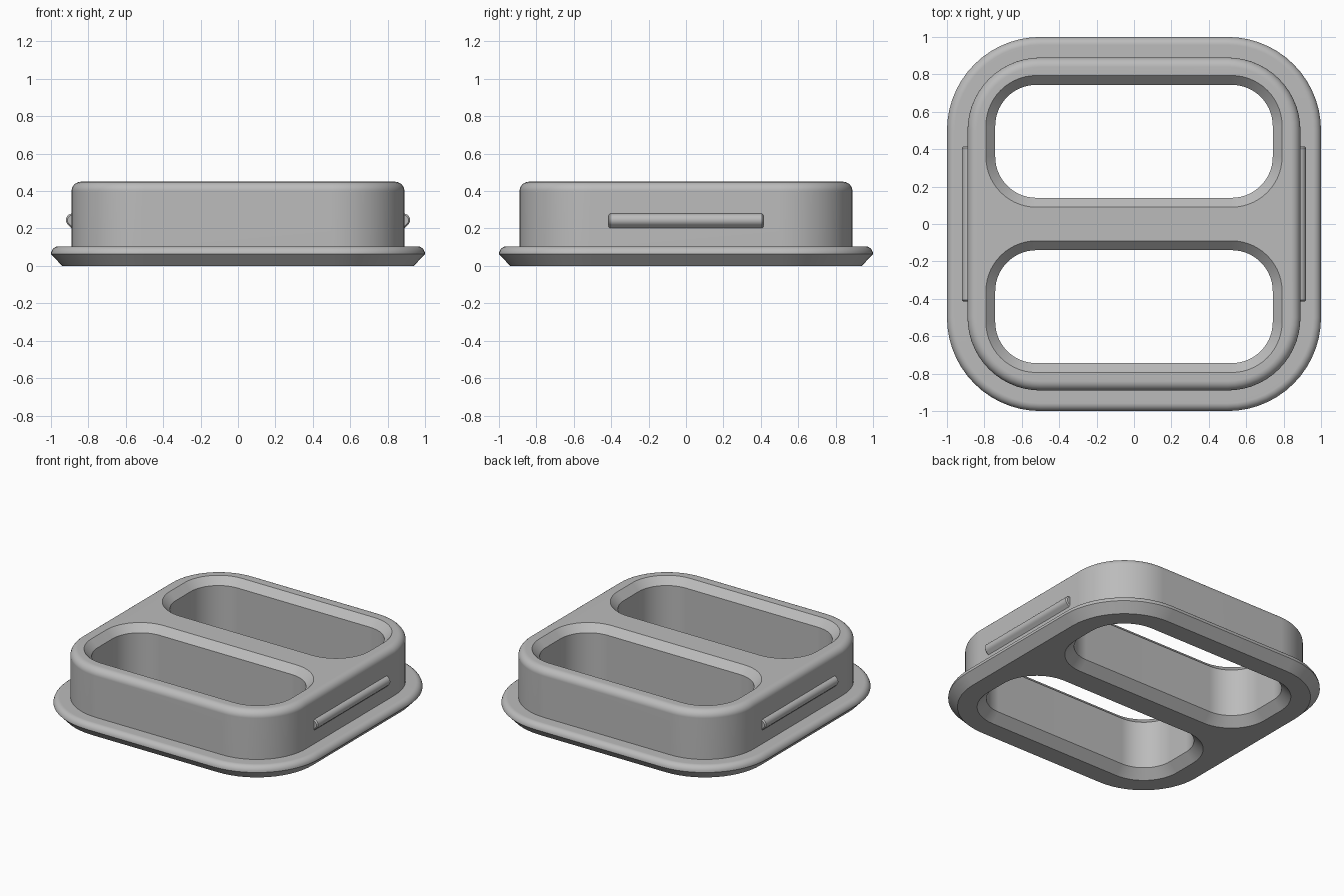
import bpy, bmesh, math

if "Cube" in bpy.data.objects:
    bpy.data.objects.remove(bpy.data.objects["Cube"], do_unlink=True)

grey = bpy.data.materials.new("matte grey")
grey.use_nodes = True
colour = (0.5, 0.5, 0.5, 1)
grey.diffuse_color = colour
grey.node_tree.nodes["Principled BSDF"].inputs["Base Color"].default_value = colour

CORNER = 14   # segments per rounded corner
FILLET = 6    # segments per rounded edge


def rounded_loop(bm, hx, hy, r, z, cy=0):
    """Closed ring of vertices around a rounded rectangle."""
    ring = []
    for q, (sx, sy) in enumerate([(1, 1), (-1, 1), (-1, -1), (1, -1)]):
        for i in range(CORNER + 1):
            a = math.radians(90) * (q + i / CORNER)
            ring.append(bm.verts.new((sx * (hx - r) + r * math.cos(a),
                                      cy + sy * (hy - r) + r * math.sin(a), z)))
    return ring


def bridge(bm, rings):
    for a, b in zip(rings, rings[1:]):
        for i in range(len(a)):
            j = (i + 1) % len(a)
            bm.faces.new((a[i], a[j], b[j], b[i]))


def fillet(half, z, r):
    """Quarter-round profile from a vertical wall into a flat top at z."""
    angles = [math.pi / 2 * i / FILLET for i in range(FILLET + 1)]
    return [(half - r + r * math.cos(a), z - r + r * math.sin(a)) for a in angles]


def finish(bm, name):
    bmesh.ops.recalc_face_normals(bm, faces=bm.faces[:])
    mesh = bpy.data.meshes.new(name)
    bm.to_mesh(mesh)
    bm.free()
    mesh.materials.append(grey)
    obj = bpy.data.objects.new(name, mesh)
    bpy.context.collection.objects.link(obj)
    bpy.ops.object.select_all(action='DESELECT')
    obj.select_set(True)
    bpy.context.view_layer.objects.active = obj
    bpy.ops.object.shade_smooth_by_angle(angle=math.radians(32))
    weighted = obj.modifiers.new("clean shading", 'WEIGHTED_NORMAL')
    weighted.keep_sharp = True
    return obj


# Body: flanged outer skin with two chamfered through-openings
bm = bmesh.new()
TOP = 0.45
profile = [(0.94, 0)] + fillet(1.0, 0.105, 0.042) + [(0.89, 0.105)] + fillet(0.89, TOP, 0.05)
outer = [rounded_loop(bm, h, h, h - 0.5, z) for h, z in profile]
bridge(bm, outer)
bottoms, tops = [outer[0]], [outer[-1]]
for side in (-1, 1):
    steps = [(0.06, 0), (0, 0.06), (0, TOP - 0.05), (0.05, TOP)]
    hole = [rounded_loop(bm, 0.742 + g, 0.302 + g, 0.22 + g, z, side * 0.442)
            for g, z in steps]
    bridge(bm, hole)
    bottoms.append(hole[0])
    tops.append(hole[-1])
for rings in (bottoms, tops):
    edges = [bm.edges.get((r[i - 1], r[i])) for r in rings for i in range(len(r))]
    bmesh.ops.triangle_fill(bm, use_beauty=True, use_dissolve=False, edges=edges)
finish(bm, "body")

# Snap ridges on both side walls: round above, sloped below
arc = [math.radians(a) for a in range(90, -46, -15)]
section = [(0.88, 0.28)] + [(0.885 + 0.035 * math.cos(a), 0.245 + 0.035 * math.sin(a))
                            for a in arc] + [(0.88, 0.192)]
for side, name in ((1, "left_ridge"), (-1, "right_ridge")):
    bm = bmesh.new()
    rings = []
    for y, inset in ((-0.415, 0.008), (-0.407, 0), (0.407, 0), (0.415, 0.008)):
        k = 1 - inset / 0.04
        rings.append([bm.verts.new((side * (0.88 + (x - 0.88) * k), y,
                                    0.24 + (z - 0.24) * k)) for x, z in section])
    bridge(bm, rings)
    bm.faces.new(rings[0])
    bm.faces.new(rings[-1])
    finish(bm, name)
